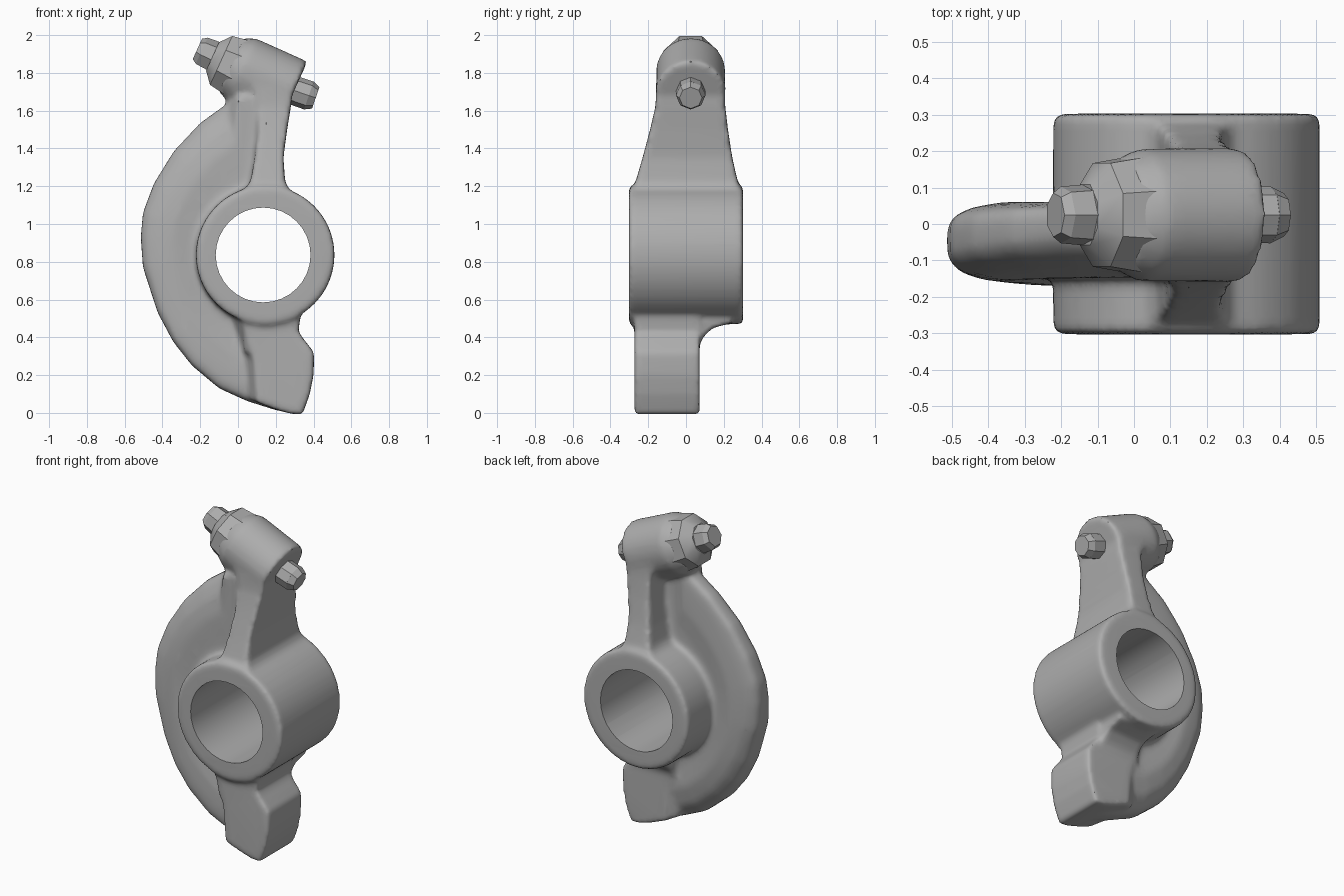
import bpy, bmesh, math
from mathutils import Vector, Matrix

if "Cube" in bpy.data.objects:
    bpy.data.objects.remove(bpy.data.objects["Cube"])

metal = bpy.data.materials.new("grey metal")
metal.diffuse_color = (0.42, 0.42, 0.42, 1)
metal.use_nodes = True
metal.node_tree.nodes["Principled BSDF"].inputs["Base Color"].default_value = metal.diffuse_color


def finish(bm, name):
    bmesh.ops.recalc_face_normals(bm, faces=bm.faces)
    me = bpy.data.meshes.new(name)
    bm.to_mesh(me)
    bm.free()
    ob = bpy.data.objects.new(name, me)
    bpy.context.collection.objects.link(ob)
    me.materials.append(metal)
    return ob


def loft(bm, rings):
    """Closed solid through rings of equal point count."""
    vs = [[bm.verts.new(p) for p in r] for r in rings]
    n = len(vs[0])
    for a, b in zip(vs, vs[1:]):
        for i in range(n):
            j = (i + 1) % n
            bm.faces.new((a[i], a[j], b[j], b[i]))
    bm.faces.new(vs[0][::-1])
    bm.faces.new(vs[-1])


def rod(bm, a, b, r1, r2, n, turn=0.0):
    a, b = Vector(a), Vector(b)
    d = b - a
    m = (Matrix.Translation((a + b) / 2) @ d.to_track_quat('Z', 'Y').to_matrix().to_4x4()
         @ Matrix.Rotation(turn, 4, 'Z'))
    bmesh.ops.create_cone(bm, cap_ends=True, segments=n, radius1=r1, radius2=r2,
                          depth=d.length, matrix=m)


# tilted axis of the head
END = Vector((0.275, 0.025, 1.70))
DIR = Vector((0.91, 0, -0.415)).normalized()


def on_axis(t, lift=0.0):
    return END + DIR * t + Vector((0, 0, lift))


# cast body: boss, crescent web, foot, neck, post and head blended together
bm = bmesh.new()
rod(bm, (0.144, -0.303, 0.836), (0.144, 0.303, 0.836), 0.367, 0.367, 48)

# crescent web: thin rounded rim, thicker toward the boss, rim leaning with height
rim = [(-0.06, 1.635), (-0.2, 1.535), (-0.34, 1.385), (-0.445, 1.215), (-0.503, 1.06),
       (-0.515, 0.93), (-0.503, 0.77), (-0.425, 0.53), (-0.342, 0.375), (-0.243, 0.25),
       (-0.1, 0.13), (0.05, 0.062), (0.2, 0.015), (0.3, -0.005)]
core = [(0.3, 0.5), (0.13, 0.7), (0.13, 1.66), (0.0, 1.68)]
rings = []
for y, s, lean in [(-0.146, 0.58, 0), (-0.158, 0.74, 0.2), (-0.146, 0.87, 0.5), (-0.12, 0.965, 0.9),
                   (-0.09, 1.0, 1), (-0.01, 1.0, 0.8), (0.02, 0.975, 0.6), (0.046, 0.89, 0.2),
                   (0.062, 0.74, 0), (0.05, 0.58, 0)]:
    ring = []
    for x, z in rim:
        shift = lean * max(-0.05, min(0.05, 0.08 * (z - 0.93)))
        ring.append((0.13 + (x - 0.13) * s, y + shift, 0.84 + (z - 0.84) * s))
    rings.append(ring + [(x, y, z) for x, z in core])
loft(bm, rings)

# foot pad, its left flank sloping into the web
foot_right = [(0.2, 0.018), (0.27, -0.002), (0.34, -0.012), (0.38, 0.1), (0.4, 0.2), (0.403, 0.32),
              (0.34, 0.4), (0.32, 0.43), (0.34, 0.6)]
foot_left = [(-0.02, 0.6), (0.04, 0.42), (0.085, 0.27), (0.1, 0.056)]
loft(bm, [[(x, y, z) for x, z in foot_right] + [(x + d, y, z - d * 0.45) for x, z in foot_left]
          for y, d in ((-0.273, 0.0), (-0.16, -0.045), (0.03, -0.07), (0.072, 0.0))])
neck = [(-0.25, 0.32), (0.05, 0.32), (0.09, 0.4), (0.14, 0.45), (0.24, 0.475), (0.25, 0.6), (-0.27, 0.6)]
loft(bm, [[(x, y, z) for y, z in neck] for x in (0.03, 0.31)])

# post sections: z, x range, y range
sections = [(1.0, -0.05, 0.36, -0.29, 0.3), (1.17, 0.02, 0.28, -0.28, 0.29),
            (1.22, 0.065, 0.25, -0.268, 0.275), (1.35, 0.088, 0.24, -0.23, 0.245),
            (1.5, 0.105, 0.26, -0.19, 0.222), (1.62, 0.11, 0.28, -0.162, 0.208),
            (1.74, 0.08, 0.29, -0.155, 0.2)]
loft(bm, [[(x0, y0, z), (x1, y0, z), (x1, y1, z), (x0, y1, z)] for z, x0, x1, y0, y1 in sections])
rod(bm, on_axis(0.018), on_axis(-0.29), 0.185, 0.183, 32)
rod(bm, on_axis(-0.27), on_axis(-0.35), 0.183, 0.155, 32)
body = finish(bm, "rocker_body")

rm = body.modifiers.new("blend", 'REMESH')
rm.mode = 'VOXEL'
rm.voxel_size = 0.014
sm = body.modifiers.new("fillet", 'SMOOTH')
sm.factor = 0.5
sm.iterations = 14
dec = body.modifiers.new("reduce", 'DECIMATE')
dec.ratio = 0.25

# shaft bore
bm = bmesh.new()
rod(bm, (0.133, -0.5, 0.836), (0.133, 0.5, 0.836), 0.251, 0.251, 32)
cutter = finish(bm, "bore_cutter")
cutter.hide_render = True
cut = body.modifiers.new("bore", 'BOOLEAN')
cut.operation = 'DIFFERENCE'
cut.object = cutter
cut.solver = 'EXACT'

# bake the body, then drop the cutter
dg = bpy.context.evaluated_depsgraph_get()
baked = bpy.data.meshes.new_from_object(body.evaluated_get(dg))
body.modifiers.clear()
body.data = baked
bpy.data.objects.remove(cutter)

# lock nut, adjuster stud and tip along the head axis
bm = bmesh.new()
rod(bm, on_axis(-0.26), on_axis(-0.4), 0.178, 0.154, 8, math.pi / 8)
rod(bm, on_axis(-0.4), on_axis(-0.45), 0.154, 0.09, 8, math.pi / 8)
nut = finish(bm, "lock_nut")
bm = bmesh.new()
rod(bm, on_axis(-0.42), on_axis(-0.515), 0.088, 0.08, 7)
rod(bm, on_axis(-0.515), on_axis(-0.54), 0.08, 0.062, 7)
stud = finish(bm, "adjuster_stud")
bm = bmesh.new()
rod(bm, on_axis(-0.02, 0.012), on_axis(0.11, 0.026), 0.076, 0.078, 8)
rod(bm, on_axis(0.11, 0.026), on_axis(0.15, 0.03), 0.078, 0.06, 8)
tip = finish(bm, "adjuster_tip")

for ob in (body, nut, stud, tip):
    bpy.ops.object.select_all(action='DESELECT')
    ob.select_set(True)
    bpy.context.view_layer.objects.active = ob
    bpy.ops.object.shade_smooth_by_angle(angle=math.radians(35))
